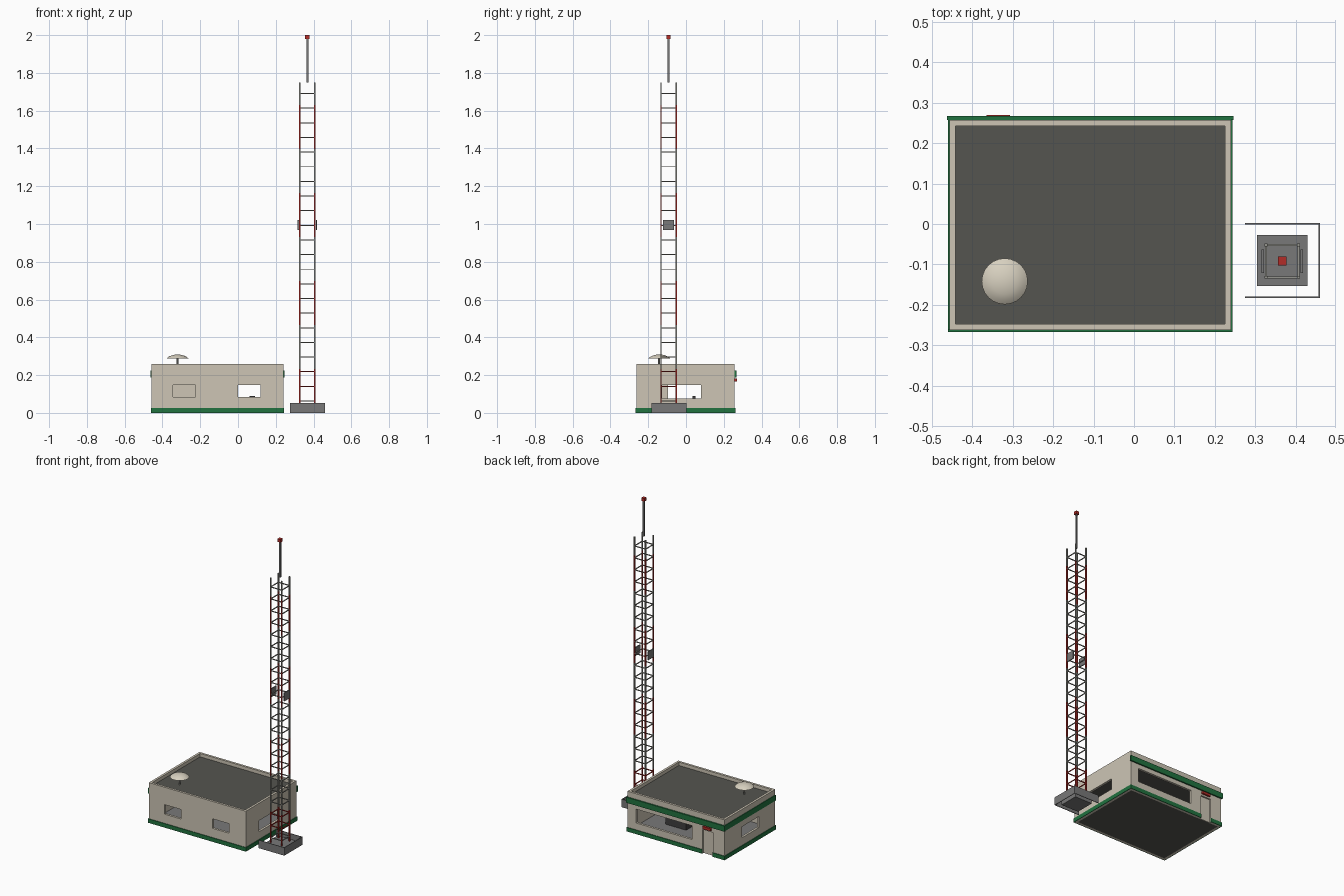
import bpy
import bmesh
import math

cube = bpy.data.objects.get("Cube")
if cube:
    bpy.data.objects.remove(cube, do_unlink=True)


def material(name, r, g, b):
    m = bpy.data.materials.new(name)
    m.use_nodes = True
    m.diffuse_color = (r, g, b, 1)
    m.node_tree.nodes["Principled BSDF"].inputs["Base Color"].default_value = (r, g, b, 1)
    return m


BEIGE = material("beige wall", .61, .56, .46)
GREEN = material("green trim", .015, .17, .05)
ROOF = material("dark roof", .09, .09, .08)
GRAY = material("concrete gray", .19, .19, .19)
STEEL = material("steel gray", .3, .3, .27)
RED = material("signal red", .45, .025, .02)
CREAM = material("dish cream", .68, .63, .52)
DARK = material("dark fitting", .05, .05, .05)


def add_object(name, bm, mat):
    mesh = bpy.data.meshes.new(name)
    bm.to_mesh(mesh)
    bm.free()
    mesh.materials.append(mat)
    obj = bpy.data.objects.new(name, mesh)
    bpy.context.collection.objects.link(obj)
    return obj


def boxes(name, mat, *ranges):
    """One object made of boxes, each given as ((x0, x1), (y0, y1), (z0, z1))."""
    bm = bmesh.new()
    for spans in ranges:
        verts = bmesh.ops.create_cube(bm, size=1)["verts"]
        for v in verts:
            for i, (lo, hi) in enumerate(spans):
                v.co[i] = lo if v.co[i] < 0 else hi
    return add_object(name, bm, mat)


def revolve(name, mat, profile, x, y, steps=24):
    bm = bmesh.new()
    pts = [bm.verts.new((x + r, y, z)) for r, z in profile]
    edges = [bm.edges.new(p) for p in zip(pts, pts[1:])]
    bmesh.ops.spin(bm, geom=pts + edges, cent=(x, y, 0), axis=(0, 0, 1),
                   angle=math.tau, steps=steps)
    bmesh.ops.remove_doubles(bm, verts=bm.verts, dist=.0002)
    bmesh.ops.recalc_face_normals(bm, faces=bm.faces)
    return add_object(name, bm, mat)


# Building shell: piers between openings, sills below and lintels above
X0, X1, Y0, Y1, TOP, T = -.457, .24, -.263, .258, .26, .015


def wall(name, along_x, run, thick, openings):
    parts = []

    def add(a, b, z0, z1):
        if b - a > .001 and z1 - z0 > .001:
            parts.append(((a, b), thick, (z0, z1)) if along_x else (thick, (a, b), (z0, z1)))

    at = run[0]
    for a, b, z0, z1 in openings:
        add(at, a, 0, TOP)
        add(a, b, 0, z0)
        add(a, b, z1, TOP)
        at = b
    add(at, run[1], 0, TOP)
    boxes(name, BEIGE, *parts)


wall("front_wall", True, (X0, X1), (Y0, Y0 + T),
     [(-.345, -.225, .085, .147), (0, .12, .085, .147)])
wall("back_wall", True, (X0, X1), (Y1 - T, Y1),
     [(-.375, -.3, 0, .155), (-.225, .18, .07, .16)])
wall("right_side_wall", False, (Y0 + T, Y1 - T), (X0, X0 + T), [(-.095, .08, .075, .147)])
wall("left_side_wall", False, (Y0 + T, Y1 - T), (X1 - T, X1), [(-.127, .08, .075, .147)])

inside = ((X0 + T, X1 - T), (Y0 + T, Y1 - T))
boxes("roof", ROOF, (*inside, (.225, .238)))
boxes("foundation", ROOF, (*inside, (0, .008)))
boxes("floor", GRAY, (*inside, (.008, .012)))
boxes("door", BEIGE, ((-.375, -.3), (Y1 - T, Y1 - .01), (0, .155)))
boxes("counter", DARK, ((-.05, .1), (.01, .07), (.012, .075)), ((.06, .09), (.035, .05), (.075, .09)))

# Green base stripe and fascia
E = .004
for label, z, sides in (("base_stripe", (0, .026), "FBLR"), ("fascia", (.188, .224), "BR")):
    plates = {
        "F": ((X0 - E, X1 + E), (Y0 - E, Y0), z),
        "B": ((X0 - E, X1 + E), (Y1, Y1 + E), z),
        "L": ((X1, X1 + E), (Y0, Y1), z),
        "R": ((X0 - E, X0), (Y0, Y1), z),
    }
    if label == "base_stripe":
        # The stripe stops at the doorway
        plates["B"] = ((X0 - E, -.375), (Y1, Y1 + E), z)
        plates["B2"] = ((-.3, X1 + E), (Y1, Y1 + E), z)
        sides = plates
    boxes(label, GREEN, *[plates[s] for s in sides])
boxes("back_fascia_board", GREEN, ((X0 - .006, X1 + .006), (Y1, Y1 + .009), (.188, .224)))
boxes("door_sign", RED, ((-.365, -.307), (Y1, Y1 + .012), (.166, .182)))

# Roof dish on a short stem
dish = revolve("roof_dish", CREAM, [(0, .309), (.016, .308), (.032, .304), (.046, .298),
                                    (.057, .289), (.04, .291), (0, .293)], -.32, -.142)
dish.select_set(True)
bpy.context.view_layer.objects.active = dish
bpy.ops.object.shade_smooth_by_angle()
revolve("dish_stem", STEEL, [(0, .238), (.005, .238), (.005, .295), (0, .295)], -.32, -.142, 8)

# Tower base: pad inside a low three-sided enclosure
boxes("tower_pad", GRAY, ((.304, .43), (-.154, -.027), (0, .03)))
boxes("enclosure", GRAY,
      ((.275, .461), (-.183, -.179), (0, .052)),
      ((.275, .461), (-.001, .003), (0, .052)),
      ((.457, .461), (-.179, -.001), (0, .052)))

# Lattice tower: banded legs and evenly spaced square rings
CX, CY, H, W, LEG_TOP = .367, -.092, .04, .0035, 1.75
STEP = .233
bands = {True: [], False: []}
for k in range(8):
    z = (.03 if k == 0 else k * STEP, min((k + 1) * STEP, LEG_TOP))
    for sx in (-1, 1):
        for sy in (-1, 1):
            x, y = CX + sx * H, CY + sy * H
            bands[k % 2 == 0].append(((x - W, x + W), (y - W, y + W), z))
boxes("red_leg_sections", RED, *bands[True])
boxes("steel_leg_sections", STEEL, *bands[False])

rings = {True: [], False: []}
R = .0025
for k in range(22):
    zc = .063 + k * .0775
    z = (zc - R, zc + R)
    for s in (-1, 1):
        rings[k in (1, 2)] += [
            ((CX - H, CX + H), (CY + s * H - R, CY + s * H + R), z),
            ((CX + s * H - R, CX + s * H + R), (CY - H, CY + H), z)]
boxes("red_rungs", RED, *rings[True])
boxes("steel_rungs", STEEL, *rings[False])

# Antenna panels, mast and beacon
boxes("antenna_panels", GRAY, *[
    ((CX + s * .048 - .003, CX + s * .048 + .003), (CY - .029, CY + .029), (.967, 1.022))
    for s in (-1, 1)])
boxes("mast", GRAY, ((CX - .005, CX + .005), (CY - .005, CY + .005), (1.75, 1.985)))
boxes("beacon", RED, ((CX - .011, CX + .011), (CY - .011, CY + .011), (1.98, 2.0)))
